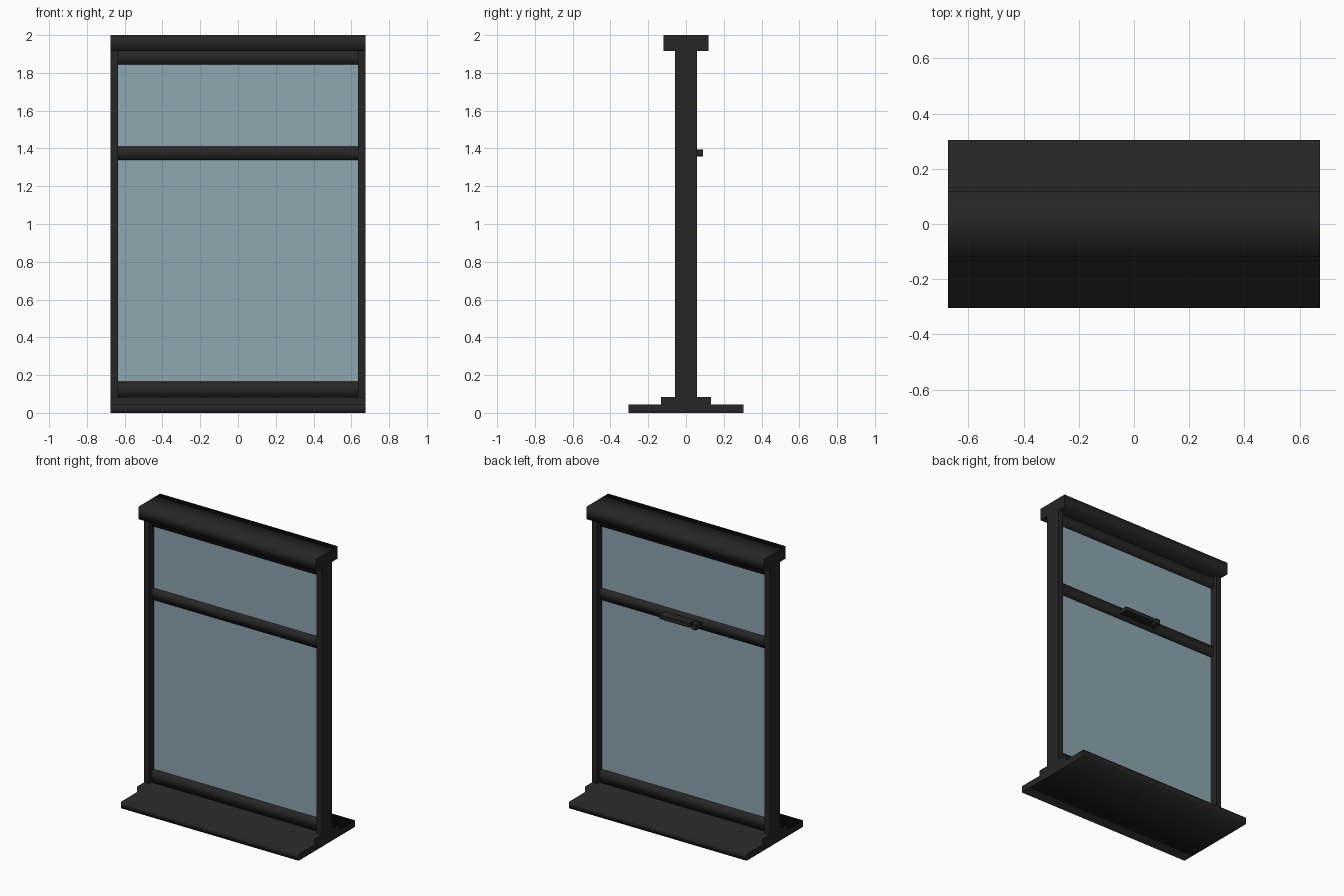
import bpy, bmesh

cube = bpy.data.objects.get("Cube")
if cube:
    bpy.data.objects.remove(cube)


def material(name, color):
    m = bpy.data.materials.new(name)
    m.use_nodes = True
    m.diffuse_color = color
    m.node_tree.nodes["Principled BSDF"].inputs["Base Color"].default_value = color
    return m


FRAME = material("charcoal frame", (0.019, 0.019, 0.019, 1))
GLASS = material("blue grey glass", (0.27, 0.38, 0.43, 1))


def extrude(name, profile, x0, x1, mat=FRAME, smooth=False):
    """Sweep a (y, z) profile along x; the end caps stay flat and sharp."""
    bm = bmesh.new()
    ends = [[bm.verts.new((x, y, z)) for y, z in profile] for x in (x0, x1)]
    caps = [bm.faces.new(e) for e in ends]
    n = len(profile)
    for i in range(n):
        j = (i + 1) % n
        f = bm.faces.new((ends[0][i], ends[0][j], ends[1][j], ends[1][i]))
        f.smooth = smooth
    for cap in caps:
        for e in cap.edges:
            e.smooth = False
    bmesh.ops.recalc_face_normals(bm, faces=bm.faces)
    mesh = bpy.data.meshes.new(name)
    bm.to_mesh(mesh)
    bm.free()
    mesh.materials.append(mat)
    obj = bpy.data.objects.new(name, mesh)
    bpy.context.collection.objects.link(obj)
    return obj


def box(name, x0, x1, y0, y1, z0, z1, mat=FRAME, smooth=False):
    return extrude(name, [(y0, z0), (y1, z0), (y1, z1), (y0, z1)], x0, x1, mat, smooth)


W = 0.675      # half width of the whole window
IN = 0.635     # half width of the opening

# Stepped sill and header
half = [(0.305, 0), (0.305, 0.045), (0.132, 0.045), (0.132, 0.083)]
extrude("sill", half + [(-y, z) for y, z in reversed(half)], -W, W, smooth=True)
box("header", -W, W, -0.118, 0.118, 1.915, 2.0, smooth=True)

# Side posts
for side, s in (("left", 1), ("right", -1)):
    box(side + "_post", *sorted((s * IN, s * W)), -0.057, 0.057, 0.083, 1.915)

# Sash rails
for name, z0, z1 in (("bottom_rail", 0.083, 0.165),
                     ("meeting_rail", 1.34, 1.41),
                     ("top_rail", 1.845, 1.915)):
    box(name, -IN, IN, -0.028, 0.028, z0, z1, smooth=True)

# Panes
box("lower_pane", -IN, IN, -0.006, 0.006, 0.165, 1.34, GLASS)
box("upper_pane", -IN, IN, -0.006, 0.006, 1.41, 1.845, GLASS)

# Latch on the back of the meeting rail
box("latch_plate", -0.14, 0.14, 0.028, 0.05, 1.36, 1.39)
box("latch_handle", -0.09, 0.14, 0.05, 0.09, 1.362, 1.39)
box("latch_knob", -0.14, -0.105, 0.05, 0.09, 1.357, 1.395)
